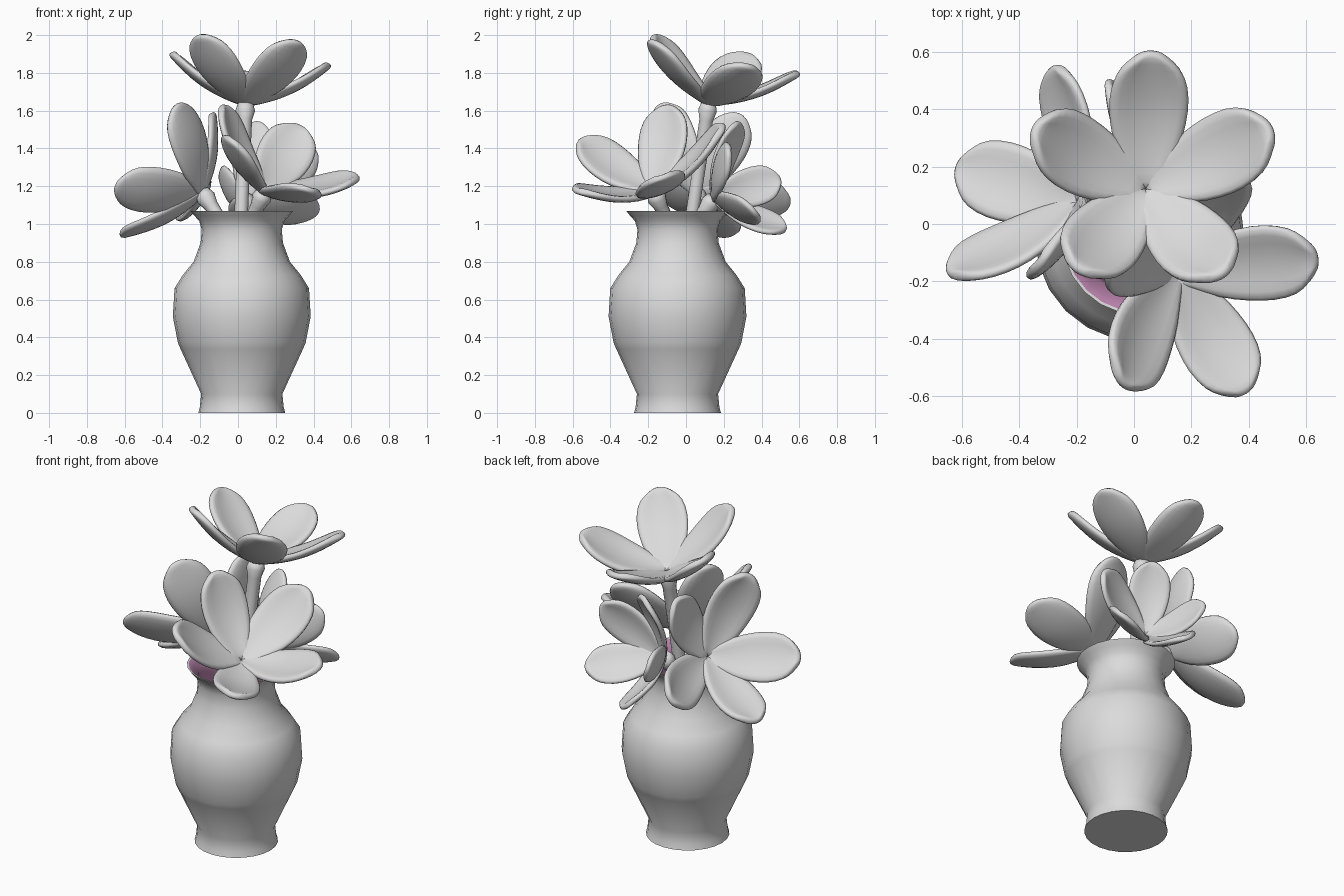
import bpy, bmesh, math
from mathutils import Vector

cube = bpy.data.objects.get("Cube")
if cube:
    bpy.data.objects.remove(cube, do_unlink=True)


def material(name, rgb):
    m = bpy.data.materials.new(name)
    m.use_nodes = True
    m.diffuse_color = (*rgb, 1)
    m.node_tree.nodes["Principled BSDF"].inputs["Base Color"].default_value = (*rgb, 1)
    return m


grey = material("plain grey", (0.71, 0.71, 0.71))
pink = material("dusty pink", (0.5, 0.23, 0.42))


def make_object(name, bm, mats):
    bmesh.ops.recalc_face_normals(bm, faces=bm.faces)
    me = bpy.data.meshes.new(name)
    bm.to_mesh(me)
    bm.free()
    for m in mats:
        me.materials.append(m)
    for p in me.polygons:
        p.use_smooth = True
    ob = bpy.data.objects.new(name, me)
    bpy.context.collection.objects.link(ob)
    return ob


def loft(bm, rings):
    """Join rings of points into a closed skin; returns the faces of each band."""
    loops = [[bm.verts.new(p) for p in r] for r in rings]
    bands = []
    for a, b in zip(loops, loops[1:]):
        n = len(a)
        bands.append([bm.faces.new((a[i], a[(i + 1) % n], b[(i + 1) % n], b[i]))
                      for i in range(n)])
    bm.faces.new(loops[0][::-1])
    bands.append([bm.faces.new(loops[-1])])
    return bands


def circle(centre, x_dir, y_dir, r, n):
    return [centre + r * (x_dir * math.cos(a) + y_dir * math.sin(a))
            for a in (2 * math.pi * i / n for i in range(n))]


# Vase: outer profile going up, then the pink inner wall going down
X, Y = Vector((1, 0, 0)), Vector((0, 1, 0))
outer = [(0.23, 0), (0.222, 0.03), (0.215, 0.1), (0.325, 0.34), (0.338, 0.37),
         (0.365, 0.51), (0.356, 0.66), (0.312, 0.73), (0.255, 0.8), (0.218, 0.9),
         (0.212, 0.97), (0.225, 1.015), (0.252, 1.045), (0.272, 1.07)]
inner = [(0.262, 1.07), (0.238, 1.045), (0.21, 1.015), (0.197, 0.97), (0.203, 0.9),
         (0.235, 0.81), (0.29, 0.73), (0.338, 0.65), (0.348, 0.51), (0.32, 0.37),
         (0.305, 0.34), (0.195, 0.1)]
bm = bmesh.new()
bands = loft(bm, [circle(Vector((0.02, -0.045, z)), X, Y, r, 24) for r, z in outer + inner])
for band in bands[len(outer):]:
    for f in band:
        f.material_index = 1
vase = make_object("vase", bm, [grey, pink])
bpy.context.view_layer.objects.active = vase
vase.select_set(True)
bpy.ops.object.shade_smooth_by_angle(angle=math.radians(50))
vase.select_set(False)

# Petal outline: position along the length and half width, as shares of the length
OUTLINE = [(0.0, 0.08), (0.1, 0.125), (0.28, 0.225), (0.48, 0.272), (0.66, 0.285),
           (0.83, 0.25), (0.94, 0.17), (1.01, 0.07)]
COLUMNS = [-1, -0.55, 0, 0.55, 1]


def petal(name, base, tip, axis):
    d = tip - base
    size = d.length
    side = d.cross(axis).normalized()
    up = side.cross(d).normalized()
    bm = bmesh.new()
    rows = []
    for s, w in OUTLINE:
        sag = -0.08 * math.sin(math.pi * min(s, 1))
        rows.append([bm.verts.new(base + d * (s - 0.025 * t * t * (s > 0.9))
                                  + side * (size * w * t)
                                  + up * size * (sag + 0.2 * w * t * t))
                     for t in COLUMNS])
    for a, b in zip(rows, rows[1:]):
        for i in range(len(COLUMNS) - 1):
            bm.faces.new((a[i], a[i + 1], b[i + 1], b[i]))
    ob = make_object(name, bm, [grey])
    solid = ob.modifiers.new("thickness", "SOLIDIFY")
    solid.thickness = 0.075 * size
    solid.offset = 0
    rounding = ob.modifiers.new("rounding", "SUBSURF")
    rounding.levels = rounding.render_levels = 1


def stem(name, points, radii):
    bm = bmesh.new()
    rings = []
    for i, p in enumerate(points):
        along = points[min(i + 1, len(points) - 1)] - points[max(i - 1, 0)]
        u = along.cross(Y).normalized()
        v = along.cross(u).normalized()
        rings.append(circle(p, u, v, radii[i], 10))
    loft(bm, rings)
    make_object(name, bm, [grey])


# Flowers: heart of the flower, petal tips in order
flowers = {
    "top_flower": ((0.04, 0.12, 1.64),
                   [(0.06, 0.6, 1.8), (-0.35, 0.33, 1.9), (-0.2, -0.16, 2.0),
                    (0.31, -0.18, 1.97), (0.48, 0.33, 1.84)]),
    "front_flower": ((0.14, -0.17, 1.17),
                     [(-0.04, -0.56, 1.45), (-0.08, -0.1, 1.63), (0.33, 0.2, 1.52),
                      (0.64, -0.12, 1.25), (0.39, -0.59, 1.18)]),
    "right_flower": ((-0.19, 0.07, 1.17),
                     [(-0.33, -0.14, 1.63), (-0.65, -0.17, 1.2), (-0.62, 0.2, 0.94),
                      (-0.28, 0.55, 1.11), (-0.13, 0.29, 1.58)]),
    "back_flower": ((0.05, 0.15, 1.14),
                    [(0.42, 0.37, 1.06), (0.41, 0.23, 1.39), (0.1, 0.28, 1.54),
                     (-0.09, 0.5, 1.24), (0.05, 0.53, 0.97)]),
}
for name, (heart, tips) in flowers.items():
    heart = Vector(heart)
    tips = [Vector(t) for t in tips]
    axis = sum((t - heart for t in tips), Vector()).normalized()
    for i, t in enumerate(tips):
        petal(f"{name}_petal_{i + 1}", heart, t, axis)
    # Stem leans out of the vase and widens into a small cup under the petals
    foot = Vector((0.02 + heart.x * 0.1, -0.045 + heart.y * 0.1, 0.3))
    neck = Vector((heart.x * 0.35, -0.02 + heart.y * 0.35, 0.98))
    rise = heart - neck
    lean = rise.normalized()
    stem(f"{name}_stem", [foot, neck, neck + rise * 0.4, heart - lean * 0.09,
                          heart - lean * 0.04, heart],
         [0.035, 0.036, 0.036, 0.038, 0.052, 0.04])
